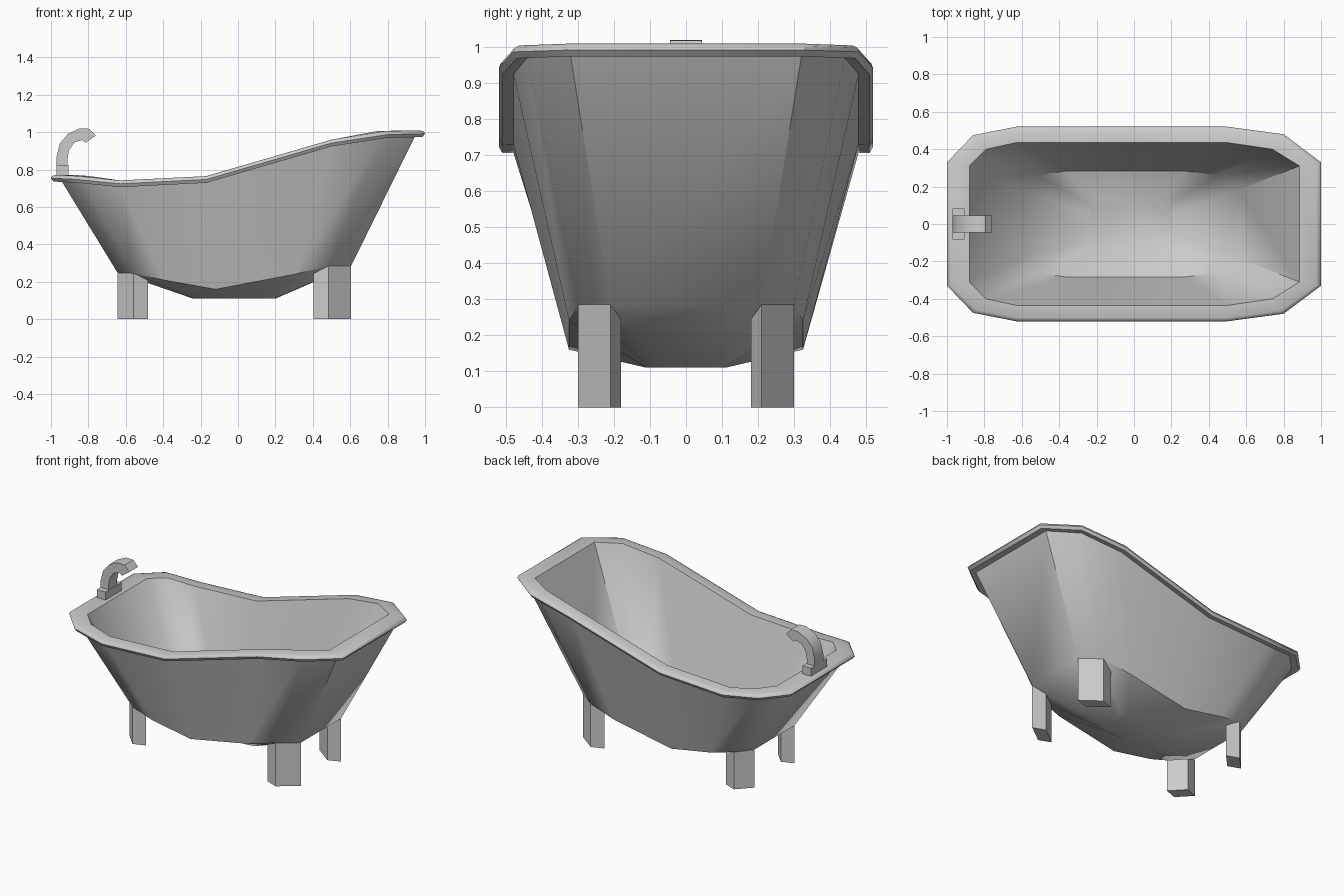
import bpy, bmesh, math

if "Cube" in bpy.data.objects:
    bpy.data.objects.remove(bpy.data.objects["Cube"])


def make_object(name, bm, smooth_angle=None):
    bmesh.ops.recalc_face_normals(bm, faces=bm.faces)
    mesh = bpy.data.meshes.new(name)
    bm.to_mesh(mesh)
    bm.free()
    ob = bpy.data.objects.new(name, mesh)
    bpy.context.collection.objects.link(ob)
    if smooth_angle:
        bpy.context.view_layer.objects.active = ob
        ob.select_set(True)
        bpy.ops.object.shade_smooth_by_angle(angle=math.radians(smooth_angle))
        ob.select_set(False)
    return ob


def prism(bm, lower, upper):
    a = [bm.verts.new(p) for p in lower]
    b = [bm.verts.new(p) for p in upper]
    n = len(a)
    bm.faces.new(a)
    bm.faces.new(b)
    for i in range(n):
        j = (i + 1) % n
        bm.faces.new((a[i], a[j], b[j], b[i]))


# Half outlines (x, y, z) from the tall end to the tap end
rim_outer = [(1, .33, 1.01), (.80, .48, 1.005), (.5, .52, .96), (-.17, .52, .765),
             (-.63, .52, .742), (-.86, .475, .765), (-1, .33, .772)]
rim_inner_xy = [(.885, .31), (.74, .40), (.5, .435), (-.17, .435),
                (-.63, .435), (-.79, .40), (-.88, .31)]
belly = [(.605, .21, .285), (.485, .30, .285), (.3, .325, .24), (-.12, .325, .16),
         (-.4, .325, .21), (-.56, .30, .245), (-.645, .21, .25)]
base_xy = [(.2, .06), (.19, .10), (.14, .11), (-.02, .11), (-.17, .11), (-.23, .10), (-.24, .06)]

rim_inner = [(x, y, o[2]) for (x, y), o in zip(rim_inner_xy, rim_outer)]


def blend(t, dz):
    return [tuple(a + (b - a) * t for a, b in zip(p, q))[:2] + (p[2] + dz,)
            for p, q in zip(rim_outer, rim_inner)]


# Tub shell: rings from the outer base, over the rolled rim, to the inner floor
rings = [
    [(x, y, .11) for x, y in base_xy],
    belly,
    blend(.48, -.035),
    blend(.12, -.036),
    blend(0, -.018),
    blend(.06, -.006),
    blend(.22, 0),
    rim_inner,
    [(x * .92, y * .87, z + .03) for x, y, z in belly],
    [(x, y, .15) for x, y in base_xy],
]
bm = bmesh.new()
loops = []
for half in rings:
    full = half + [(x, -y, z) for x, y, z in reversed(half)]
    loops.append([bm.verts.new(p) for p in full])
for a, b in zip(loops, loops[1:]):
    for i in range(len(a)):
        j = (i + 1) % len(a)
        bm.faces.new((a[i], a[j], b[j], b[i]))
bm.faces.new(loops[0])
bm.faces.new(loops[-1])
make_object("tub", bm, 45)

# Legs: slanted blocks flush with the tub corners, mirrored front to back
legs = {
    "tall_end": ([(.405, .27), (.485, .30), (.605, .21), (.525, .18)], .285),
    "tap_end": ([(-.48, .27), (-.56, .30), (-.645, .21), (-.565, .18)], .248),
}
for name, (outline, top) in legs.items():
    for side, s in (("front", -1), ("back", 1)):
        bm = bmesh.new()
        # inner corners stop lower, inside the tub wall
        tops = [top - .04, top, top, top - .04]
        prism(bm, [(x, s * y, 0) for x, y in outline],
              [(x, s * y, z) for (x, y), z in zip(outline, tops)])
        make_object(f"{side}_{name}_leg", bm)

# Tap base
bm = bmesh.new()
plate = [(-.97, -.083), (-.907, -.083), (-.907, .083), (-.97, .083)]
prism(bm, [(x, y, .765) for x, y in plate], [(x, y, .825) for x, y in plate])
make_object("tap_base", bm)

# Tap spout: curved side profile given width
profile = [(-.97, .82), (-.97, .87), (-.952, .94), (-.91, .99), (-.845, 1.02), (-.795, 1.018),
           (-.76, .982), (-.815, .943), (-.833, .958), (-.875, .945), (-.903, .905), (-.912, .86), (-.912, .82)]
bm = bmesh.new()
prism(bm, [(x, -.045, z) for x, z in profile], [(x, .045, z) for x, z in profile])
make_object("tap_spout", bm, 35)
